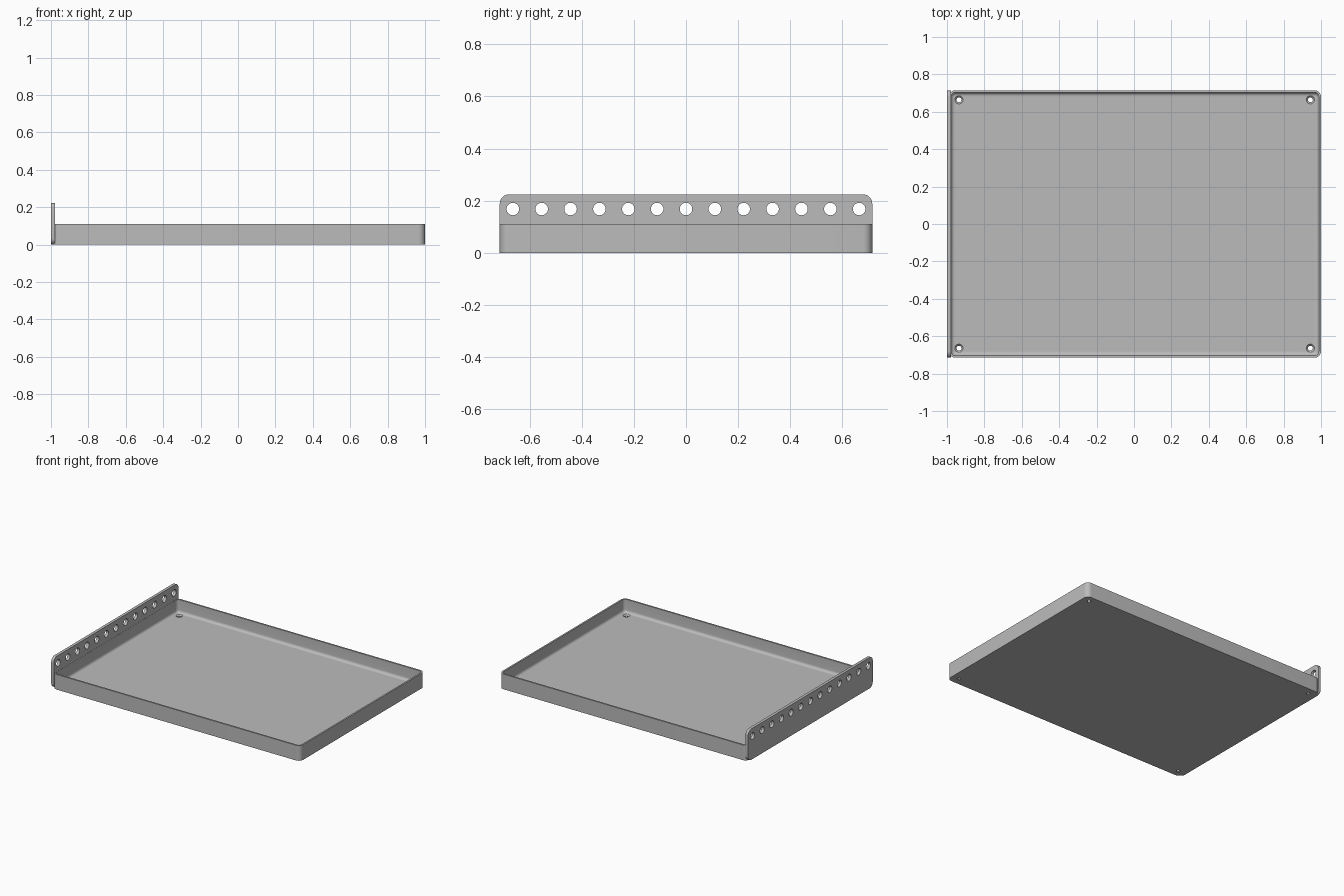
import bpy, bmesh
from math import pi, sin, cos
from mathutils import Vector

cube = bpy.data.objects.get("Cube")
if cube:
    bpy.data.objects.remove(cube, do_unlink=True)

grey = bpy.data.materials.new("satin grey")
grey.use_nodes = True
COLOR = (0.5, 0.5, 0.5, 1)
grey.diffuse_color = COLOR
grey.node_tree.nodes["Principled BSDF"].inputs["Base Color"].default_value = COLOR

X0, X1, Y = -0.99, 1.0, 0.715      # tray extents
WALL, RIM, FLOOR = 0.012, 0.11, 0.015


def rounded_rect(a0, a1, b0, b1, r, steps=8):
    """Counter-clockwise outline of a rounded rectangle."""
    pts = []
    corners = [(a1 - r, b1 - r), (a0 + r, b1 - r), (a0 + r, b0 + r), (a1 - r, b0 + r)]
    for q, (a, b) in enumerate(corners):
        for i in range(steps + 1):
            t = (q + i / steps) * pi / 2
            pts.append((a + r * cos(t), b + r * sin(t)))
    return pts


def loft(name, rings):
    """Skin a stack of matching rings and cap both ends."""
    bm = bmesh.new()
    loops = [[bm.verts.new(p) for p in ring] for ring in rings]
    for lo, hi in zip(loops, loops[1:]):
        for i in range(len(lo)):
            j = (i + 1) % len(lo)
            bm.faces.new((lo[i], lo[j], hi[j], hi[i]))
    bm.faces.new(loops[0][::-1])
    bm.faces.new(loops[-1])
    bmesh.ops.recalc_face_normals(bm, faces=bm.faces)
    mesh = bpy.data.meshes.new(name)
    bm.to_mesh(mesh)
    bm.free()
    mesh.materials.append(grey)
    obj = bpy.data.objects.new(name, mesh)
    bpy.context.collection.objects.link(obj)
    return obj


def circle(center, r, axis, n=32):
    c = Vector(center)
    u, v = (Vector((1, 0, 0)), Vector((0, 1, 0))) if axis == "z" else (Vector((0, 1, 0)), Vector((0, 0, 1)))
    return [c + r * (cos(2 * pi * i / n) * u + sin(2 * pi * i / n) * v) for i in range(n)]


def drill(target, cutters):
    """Cut every cutter out of the target, then shade it."""
    bpy.context.view_layer.objects.active = target
    for cutter in cutters:
        cutter.hide_render = True
        mod = target.modifiers.new("hole", "BOOLEAN")
        mod.operation, mod.solver, mod.object = "DIFFERENCE", "EXACT", cutter
        bpy.ops.object.modifier_apply(modifier=mod.name)
        bpy.data.objects.remove(cutter, do_unlink=True)
    bpy.ops.object.select_all(action="DESELECT")
    target.select_set(True)
    bpy.ops.object.shade_smooth_by_angle(angle=pi / 6)


def tray_ring(inset, z, r):
    outline = rounded_rect(X0 + inset, X1 - inset, -Y + inset, Y - inset, r)
    return [(x, y, z) for x, y in outline]


# Tray: outer wall, rim, inner wall and a rounded edge down to the floor
CORNER, FILLET = 0.035, 0.02
rings = [tray_ring(0, 0, CORNER), tray_ring(0, RIM, CORNER), tray_ring(WALL, RIM, CORNER - WALL)]
for i in range(7):
    t = i / 6 * pi / 2
    d = FILLET * (1 - cos(t))
    rings.append(tray_ring(WALL + d, FLOOR + FILLET * (1 - sin(t)), CORNER - WALL - d))
tray = loft("tray", rings)

# Countersunk screw holes in the floor corners
screw_holes = []
for x in (-0.936, 0.943):
    for y in (-0.664, 0.664):
        sections = [(-0.01, 0.013), (0.006, 0.013), (FLOOR, 0.022), (0.03, 0.022)]
        screw_holes.append(loft("screw_hole", [circle((x, y, z), r, "z") for z, r in sections]))
drill(tray, screw_holes)

# Upright side plate with a row of round holes
outline = rounded_rect(-Y, Y, 0, 0.224, 0.035)
plate = loft("side_plate", [[(x, y, z) for y, z in outline] for x in (-1.0, -0.979)])
round_holes = [loft("round_hole", [circle((x, i * 0.1108, 0.168), 0.024, "x") for x in (-1.05, -0.95)])
               for i in range(-6, 7)]
drill(plate, round_holes)
